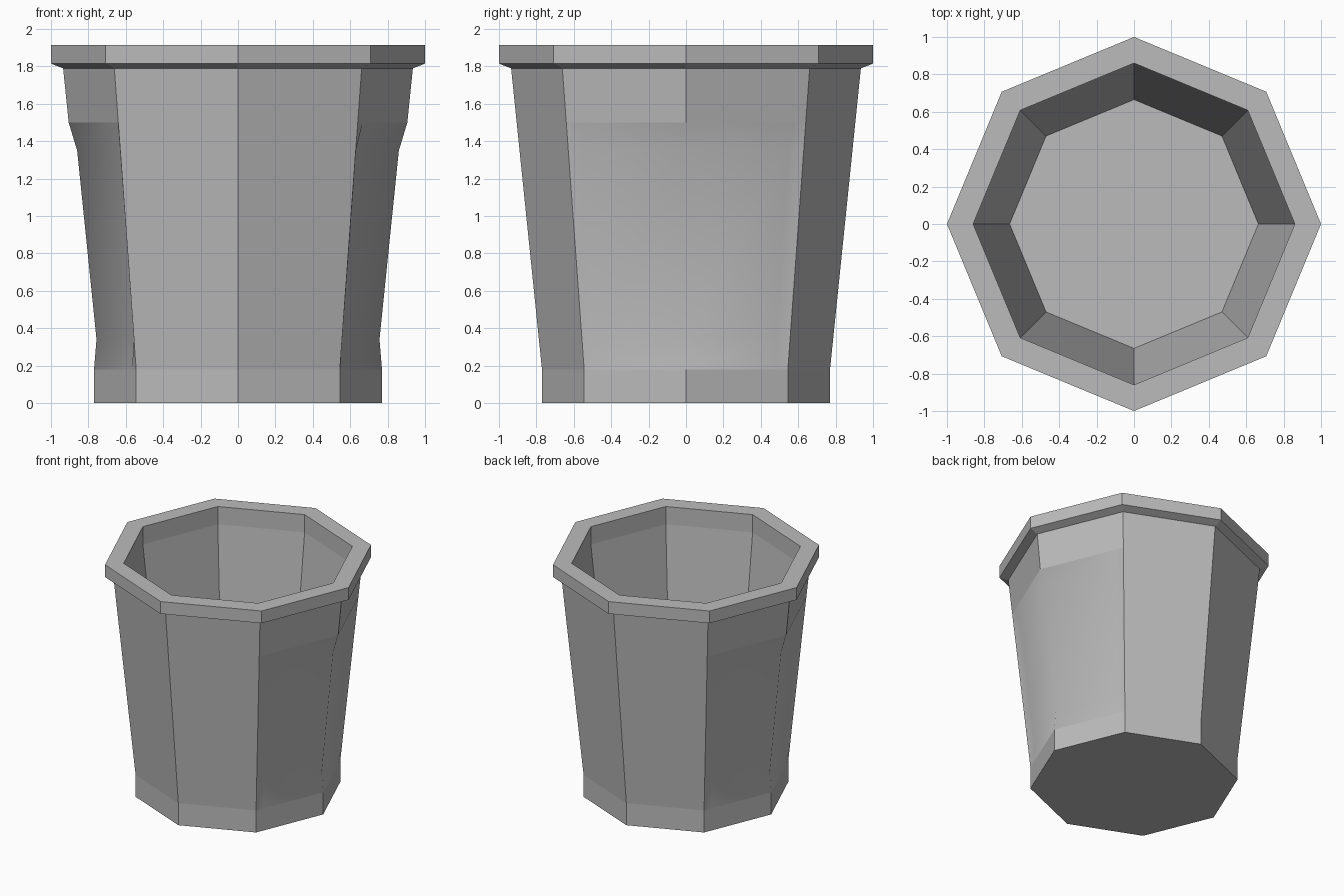
import bpy
import bmesh
import math
from mathutils import Vector

cube = bpy.data.objects.get("Cube")
if cube:
    bpy.data.objects.remove(cube, do_unlink=True)

# Single stone grey material
grey = bpy.data.materials.new("stone_grey")
grey.use_nodes = True
colour = (0.5, 0.5, 0.5, 1)
grey.diffuse_color = colour
grey.node_tree.nodes["Principled BSDF"].inputs["Base Color"].default_value = colour

SIDES = 8
DENT = 0.03


def wall_radius(z):
    """Radius of the straight tapering outer wall."""
    return 0.77 + (z - 0.18) * 0.165 / 1.61


def octagon_columns():
    """Octagon corners, plus panel borders on the faces beside each side corner."""
    corners = [Vector((math.cos(i * math.tau / SIDES), math.sin(i * math.tau / SIDES)))
               for i in range(SIDES)]
    columns = []
    for i, corner in enumerate(corners):
        following = corners[(i + 1) % SIDES]
        side_corner = i % 4 == 0
        columns.append((corner, side_corner))
        if side_corner:
            columns.append((corner.lerp(following, 0.9), True))
        elif i % 4 == 3:
            columns.append((corner.lerp(following, 0.1), True))
    return columns


# Profile from the base, up the outside, over the rim and down the inside
wall = [(wall_radius(z), z) for z in (0.18, 0.34, 1.35, 1.5, 1.79)]
rim = [(1, 1.815), (1, 1.915), (0.86, 1.915)]
inside = [(0.86, 1.77), (0.665, 0.1)]
profile = [(0.77, 0)] + wall + rim + inside
dented_rows = (2, 3)

# Loft the octagonal rings and press the side panels inwards
bm = bmesh.new()
columns = octagon_columns()
rings = []
for row, (radius, z) in enumerate(profile):
    ring = []
    for point, in_panel in columns:
        r = radius - DENT if in_panel and row in dented_rows else radius
        ring.append(bm.verts.new((point.x * r, point.y * r, z)))
    rings.append(ring)

for row, (lower, upper) in enumerate(zip(rings, rings[1:])):
    for i in range(len(columns)):
        j = (i + 1) % len(columns)
        face = bm.faces.new((lower[i], lower[j], upper[j], upper[i]))
        face.smooth = row in (1, 2, 3) and (columns[i][1] or columns[j][1])

# Underside and inner floor
bm.faces.new(list(reversed(rings[0])))
bm.faces.new(rings[-1])

# Keep the octagon corners crisp
for edge in bm.edges:
    if edge.calc_face_angle(0) > math.radians(25):
        edge.smooth = False

mesh = bpy.data.meshes.new("octagonal_pot")
bm.to_mesh(mesh)
bm.free()
mesh.materials.append(grey)
pot = bpy.data.objects.new("octagonal_pot", mesh)
bpy.context.collection.objects.link(pot)
